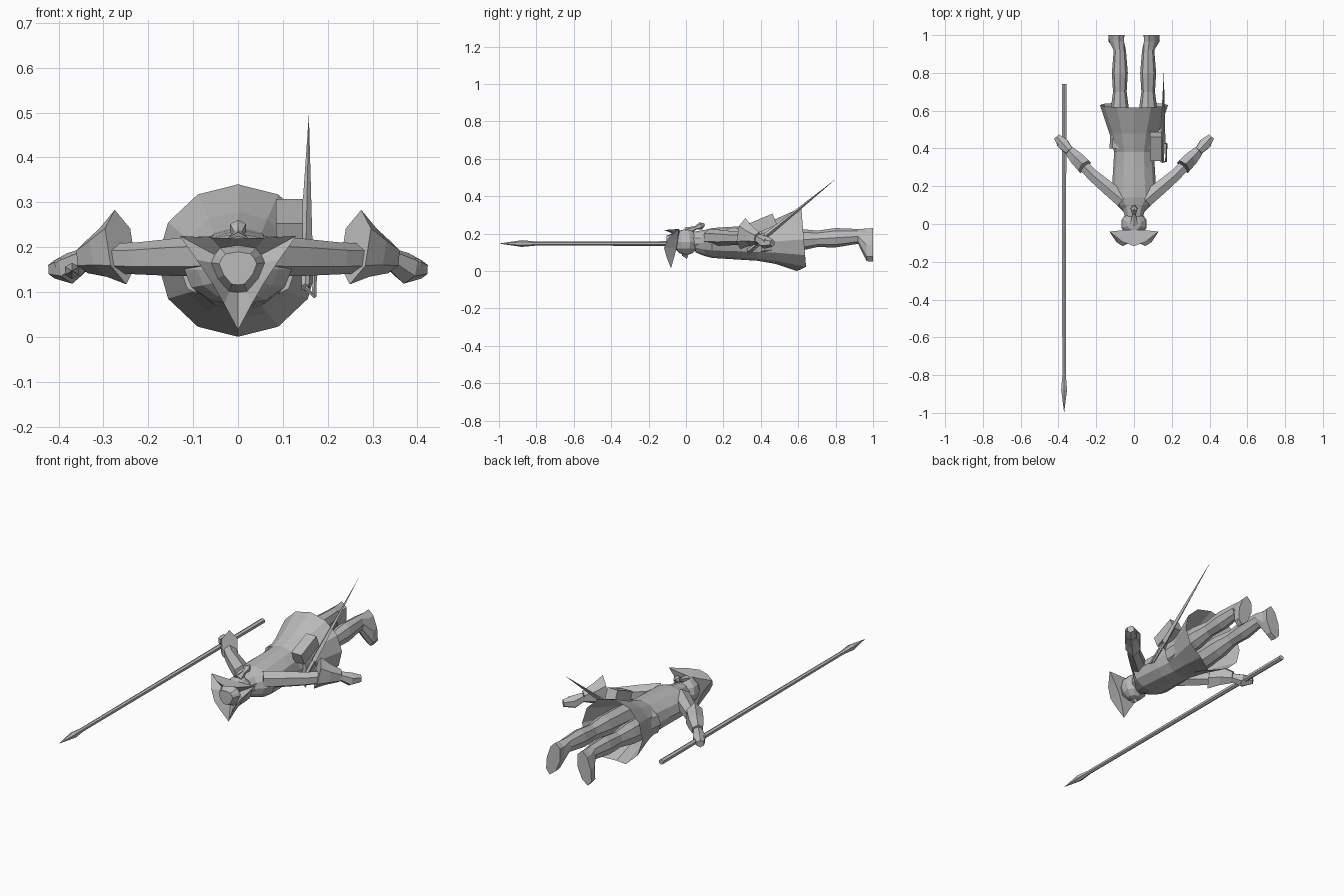
import bpy, bmesh
from math import sin, cos, pi, tau
from mathutils import Vector

if "Cube" in bpy.data.objects:
    bpy.data.objects.remove(bpy.data.objects["Cube"])

color = (.5, .5, .5, 1)
grey = bpy.data.materials.new("plain grey")
grey.use_nodes = True
grey.diffuse_color = color
grey.node_tree.nodes["Principled BSDF"].inputs["Base Color"].default_value = color

UP = Vector((0, 0, 1))
ALONG_BODY = Vector((0, 1, 0))


def skin(name, rings, open_end=False, shape=None):
    """Join matching rings of points into one flat-faced surface."""
    bm = bmesh.new()
    loops = [[bm.verts.new(point) for point in ring] for ring in rings]
    count = len(loops[0])
    for near, far in zip(loops, loops[1:]):
        for i in range(count):
            j = (i + 1) % count
            bm.faces.new((near[i], near[j], far[j], far[i]))
    bm.faces.new(loops[0])
    if not open_end:
        bm.faces.new(loops[-1])
    if shape:
        for vert in bm.verts:
            shape(vert.co)
    bmesh.ops.remove_doubles(bm, verts=bm.verts, dist=.0005)
    bmesh.ops.recalc_face_normals(bm, faces=bm.faces)
    mesh = bpy.data.meshes.new(name)
    bm.to_mesh(mesh)
    bm.free()
    mesh.materials.append(grey)
    obj = bpy.data.objects.new(name, mesh)
    bpy.context.collection.objects.link(obj)


def loft(name, stations, sides=6, upright=False, open_end=False, shape=None):
    """Sweep ovals through stations of (centre, half width, half height)."""
    centres = [station[0] for station in stations]
    rings = []
    for i, (centre, width, height) in enumerate(stations):
        before, after = centres[max(i - 1, 0)], centres[min(i + 1, len(centres) - 1)]
        direction = ALONG_BODY if upright else (after - before).normalized()
        across = direction.cross(UP).normalized()
        above = across.cross(direction)
        angles = [tau * k / sides for k in range(sides)]
        rings.append([centre + across * width * sin(a) + above * height * cos(a) for a in angles])
    skin(name, rings, open_end, shape)


def rod(name, points, radii, sides=6):
    """Sweep a round rod through points."""
    loft(name, [(point, radius, radius) for point, radius in zip(points, radii)], sides)


def finish_primitive(name):
    obj = bpy.context.object
    obj.name = name
    obj.data.materials.append(grey)


# Coat: torso with an open flared skirt, its hem longer and notched at the front
def cut_hem(co):
    if co.y > .6:
        co.y += .08 * (.17 - co.z)
        if abs(co.x) < .01 and co.z < .1:
            co.y -= .05


coat_profile = ((.05, .04, .05), (.1, .09, .07), (.14, .12, .08), (.3, .11, .09),
                (.38, .105, .095), (.48, .13, .12), (.63, .18, .17))
loft("coat", [(Vector((0, y, .15 + .08 * max(0, y - .38))), width, height)
              for y, width, height in coat_profile],
     sides=12, upright=True, open_end=True, shape=cut_hem)

# Collar, head, nose and tied hair
throat = Vector((0, .04, .16))
nape = throat + ALONG_BODY * .06
loft("collar", [(throat, .05, .05), (nape, .07, .06)], sides=10)

bpy.ops.mesh.primitive_uv_sphere_add(segments=10, ring_count=6, radius=.07, location=(0, 0, .155))
finish_primitive("head")

brow = Vector((0, -.02, .09))
rod("nose", [brow, brow + ALONG_BODY * .03 - UP * .01], [.008, .016], sides=4)

hair_root = Vector((0, 0, .21))
hair_end = Vector((0, .1, .25))
rod("hair_tail", [hair_root.lerp(hair_end, t) for t in (0, .5, .8, 1)], [.025, .01, .02, .005])

# Three-cornered hat: folded brim turned up between its corners
corners = [Vector((-.13, -.04, .225)), Vector((0, -.08, .015)), Vector((.13, -.04, .225))]
middle = Vector((0, -.04, .155))
brim_top = -.117
steps = 4
fold, rim, well, crown = [], [], [], []
for corner, following in zip(corners, corners[1:] + corners[:1]):
    for k in range(steps):
        edge = corner.lerp(following, k / steps)
        rise = sin(pi * k / steps)
        low = edge.lerp(middle, rise / 8)
        low.y = edge.y + rise * .01
        high = edge.lerp(middle, rise / 12)
        high.y = edge.y + (brim_top - edge.y) * rise
        inner = edge.lerp(middle, .6 - .3 * rise)
        inner.y = -.065
        top = inner.lerp(middle, .3)
        top.y = -.105
        for ring, point in zip((fold, rim, well, crown), (low, high, inner, top)):
            ring.append(point)
skin("hat", [fold, rim, well, crown])

for side, sign in (("left", 1), ("right", -1)):
    flip = Vector((sign, 1, 1))

    # Sleeve, flared cuff, hand and thumb
    shoulder = Vector((.06, .125, .18)) * flip
    elbow = Vector((.22, .26, .175)) * flip
    wrist = Vector((.34, .385, .175)) * flip
    fingertip = Vector((.41, .462, .15)) * flip
    rod(side + "_arm", [shoulder, shoulder.lerp(elbow, .5), elbow, wrist], [.045, .042, .036, .03])

    cuff_mouth = elbow.lerp(wrist, .35) + UP * .025
    loft(side + "_cuff", [(cuff_mouth, .045, .085),
                          (cuff_mouth.lerp(wrist, .5), .042, .055),
                          (wrist, .03, .034)])

    knuckles = wrist.lerp(fingertip, .5) - UP * .01
    rod(side + "_hand", [wrist, knuckles, fingertip], [.024, .035, .02])
    rod(side + "_thumb", [wrist, knuckles + Vector((.03, 0, .01)) * flip], [.016, .01], sides=5)

    # Leg rising slightly to the heel, then a shoe with its toes turned out
    def turn_toes(co):
        if co.y > .95:
            co.x += sign * max(0, .185 - co.z) / 4

    leg_profile = ((.4, .06), (.6, .055), (.7, .04), (.8, .047), (.92, .036))
    stations = [(Vector((sign * .075, y, .13 + .06 * y)), radius * .9, radius * 1.1)
                for y, radius in leg_profile]
    for y in (.965, 1):
        stations.append((Vector((sign * .08, y, .14)), y * .04, y * .09))
    loft(side + "_leg", stations, sides=8, upright=True, shape=turn_toes)

# Spear held in the right hand
butt = Vector((-.37, .74, .147))
point = Vector((-.37, -1, .147))
socket = point.lerp(butt, .12)
rod("spear_shaft", [butt, socket], [.014, .011])
rod("spear_head", [socket, point.lerp(butt, .07), point], [.01, .018, 0])

# Sword at the left hip, with a hand guard
pommel = Vector((.15, .33, .11))
sword_tip = Vector((.158, .807, .497))
hilt = pommel.lerp(sword_tip, .2)
rod("sword_blade", [hilt, sword_tip], [.015, 0], sides=4)
rod("sword_grip", [pommel, hilt], [.01, .012])
outward = Vector((.02, 0, -.02))
rod("sword_guard", [pommel, pommel + outward, hilt + outward, hilt], [.005] * 4, sides=4)

# Pouch resting on the back of the left hip
bpy.ops.mesh.primitive_cube_add(size=1, location=(.115, .41, .25), rotation=(.4, 0, 0),
                                scale=(.06, .14, .065))
finish_primitive("pouch")
